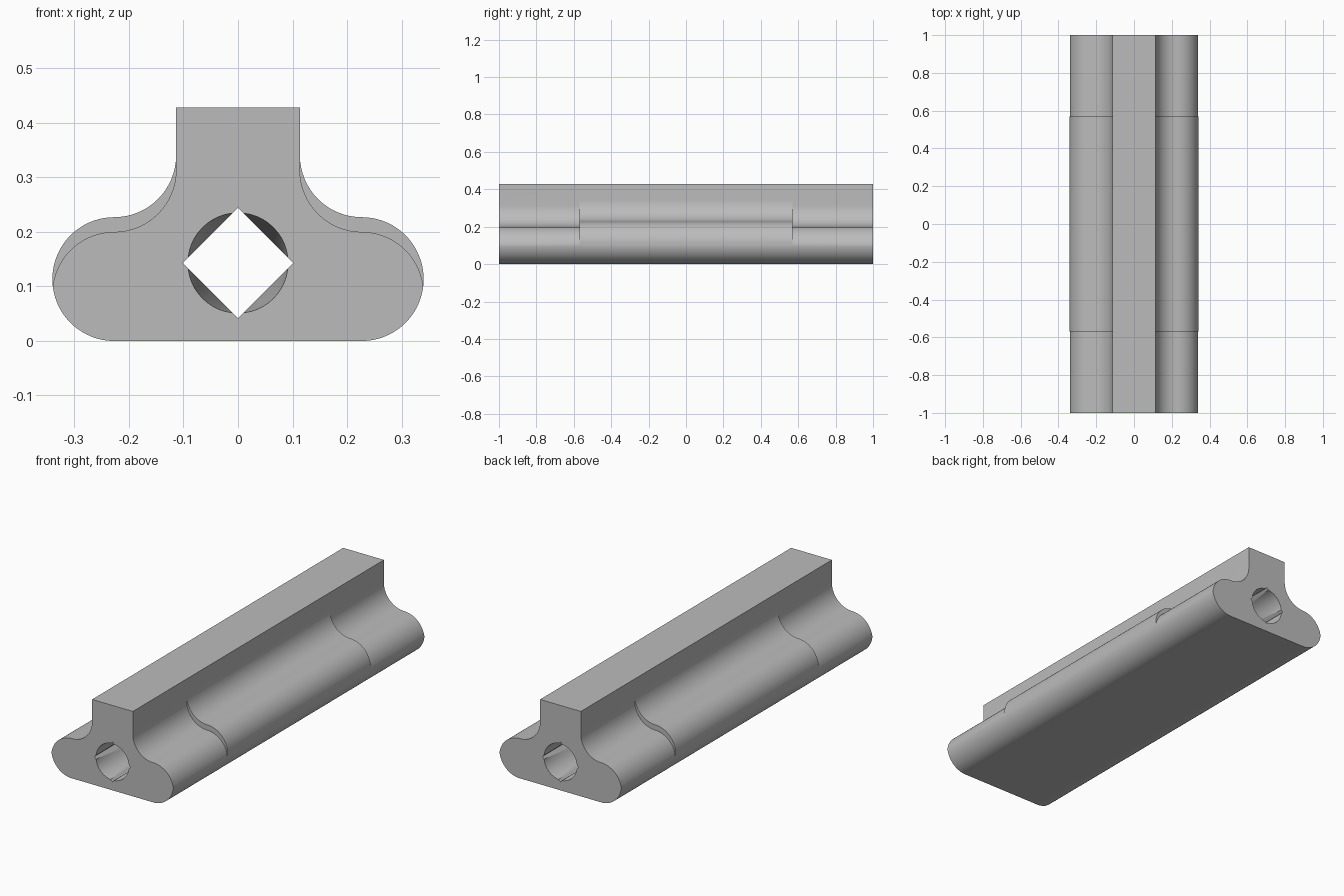
import bpy, bmesh, math
from mathutils import Matrix

cube = bpy.data.objects.get("Cube")
if cube:
    bpy.data.objects.remove(cube, do_unlink=True)

R = 0.1135          # radius of lobes and fillets, also half the stem width
TOP = 0.428
DROP = 0.027        # how far the end shoulders are lowered
STEP = 0.57         # where the raised shoulder ends
HOLE_Z = 0.143
N = 16

grey = bpy.data.materials.new("light grey")
grey.use_nodes = True
grey.diffuse_color = (0.5, 0.5, 0.5, 1)
grey.node_tree.nodes["Principled BSDF"].inputs["Base Color"].default_value = (0.5, 0.5, 0.5, 1)


def arc(cx, cz, start, end):
    angles = [start + (end - start) * i / N for i in range(N + 1)]
    return [(cx + R * math.cos(a), cz + R * math.sin(a)) for a in angles]


def profile(drop):
    """Closed cross-section with shoulders lowered by drop."""
    split = math.asin(DROP / 2 / R)
    side = arc(2 * R, R, -math.pi / 2, -split)
    side += arc(2 * R, R - drop, split if drop else -split, math.pi / 2)[1:]
    side += arc(2 * R, 3 * R - drop, 1.5 * math.pi, math.pi)[1:]
    side += [(R, 3 * R), (R, TOP)]
    return side + [(-x, z) for x, z in reversed(side)]


def make_object(name, bm):
    bmesh.ops.recalc_face_normals(bm, faces=bm.faces)
    mesh = bpy.data.meshes.new(name)
    bm.to_mesh(mesh)
    bm.free()
    mesh.materials.append(grey)
    obj = bpy.data.objects.new(name, mesh)
    bpy.context.collection.objects.link(obj)
    return obj


# Rail body: loft through end, raised middle and end sections
bm = bmesh.new()
low, high = profile(DROP), profile(0)
stations = [(-1, low), (-STEP, low), (-STEP, high), (STEP, high), (STEP, low), (1, low)]
loops = [[bm.verts.new((x, y, z)) for x, z in pts] for y, pts in stations]
for a, b in zip(loops, loops[1:]):
    for i in range(len(a)):
        j = (i + 1) % len(a)
        bm.faces.new((a[i], a[j], b[j], b[i]))
bm.faces.new(loops[0])
bm.faces.new(loops[-1])
bmesh.ops.remove_doubles(bm, verts=bm.verts, dist=0.00001)
rail = make_object("rail_body", bm)


def cutter(name, sides, y0, y1, r0, r1):
    """Prism or cone along y, centred on the bore."""
    bm = bmesh.new()
    bmesh.ops.create_cone(bm, cap_ends=True, segments=sides, radius1=r0, radius2=r1, depth=abs(y1 - y0))
    turn = Matrix.Rotation(-math.pi / 2 if y1 > y0 else math.pi / 2, 4, 'X')
    bm.transform(Matrix.Translation((0, (y0 + y1) / 2, HOLE_Z)) @ turn)
    obj = make_object(name, bm)
    obj.hide_render = True
    return obj


# Square bore set on its corner, with round tapered mouths
cutters = [cutter("square_bore", 4, -1.1, 1.1, 0.101, 0.101),
           cutter("front_mouth", 48, -1.02, -STEP, 0.093, 0.068),
           cutter("back_mouth", 48, 1.02, STEP, 0.093, 0.068)]
bpy.ops.object.select_all(action='DESELECT')
rail.select_set(True)
bpy.context.view_layer.objects.active = rail
for c in cutters:
    mod = rail.modifiers.new(c.name, 'BOOLEAN')
    mod.operation = 'DIFFERENCE'
    mod.solver = 'EXACT'
    mod.object = c
    bpy.ops.object.modifier_apply(modifier=mod.name)
    bpy.data.objects.remove(c, do_unlink=True)

bpy.ops.object.shade_smooth_by_angle(angle=math.radians(30))
